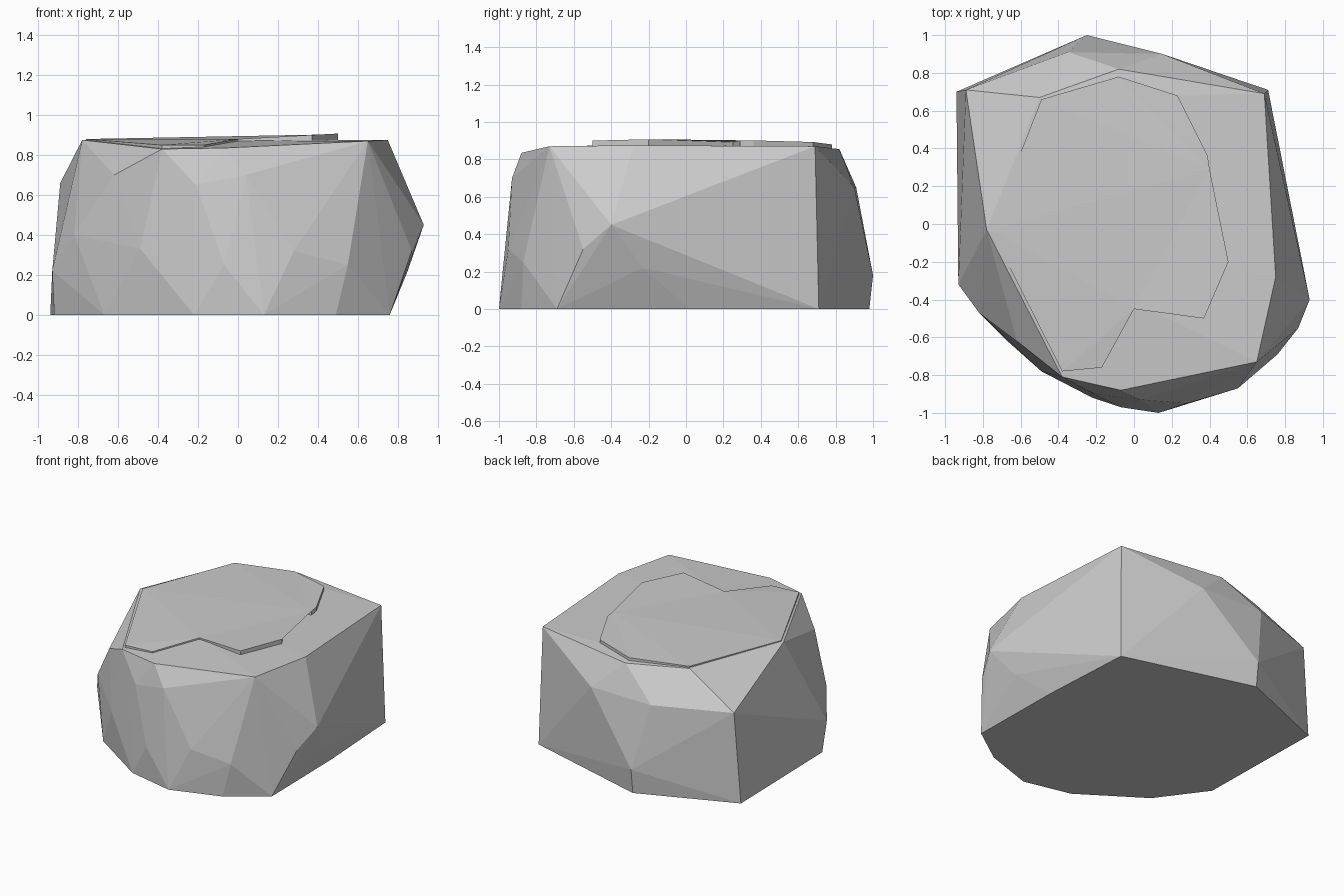
import bpy, bmesh


def add_mesh(name, bm):
    bmesh.ops.recalc_face_normals(bm, faces=bm.faces)
    me = bpy.data.meshes.new(name)
    bm.to_mesh(me)
    bm.free()
    obj = bpy.data.objects.new(name, me)
    bpy.context.collection.objects.link(obj)


def ring(z, pts):
    return [(x, y, z) for x, y in pts]


# Boulder body: hull of a footprint, bulging flanks and a flat rim
base = ring(0, [(0.71, 0.71), (-0.25, 0.98), (-0.94, 0.70), (-0.92, -0.28),
                (-0.67, -0.62), (-0.22, -0.92), (0.13, -1.0),
                (0.49, -0.88), (0.76, -0.69), (0.75, 0.02)])
flanks = [(0.93, -0.40, 0.45), (0.85, -0.23, 0.22), (0.87, -0.55, 0.32),
          (0.55, -0.87, 0.25), (0.28, -0.95, 0.32), (-0.07, -0.97, 0.25),
          (0.04, -0.93, 0.70), (-0.21, -0.90, 0.65), (-0.49, -0.78, 0.33),
          (-0.62, -0.62, 0.70), (-0.82, -0.47, 0.40), (-0.93, -0.32, 0.22),
          (-0.25, 1.0, 0.18), (-0.35, 0.91, 0.65), (0.15, 0.90, 0.65)]
rim = [(-0.89, 0.71, 0.66), (-0.78, -0.03, 0.875), (-0.38, -0.81, 0.83),
       (-0.07, -0.88, 0.835), (0.65, -0.73, 0.87), (0.75, -0.28, 0.875),
       (0.69, 0.69, 0.87), (-0.08, 0.82, 0.855), (-0.50, 0.67, 0.87)]
bm = bmesh.new()
for p in base + flanks + rim:
    bm.verts.new(p)
hull = bmesh.ops.convex_hull(bm, input=bm.verts)
bmesh.ops.delete(bm, geom=list({v for v in hull["geom_interior"]
                                if isinstance(v, bmesh.types.BMVert)}), context='VERTS')
add_mesh("boulder_body", bm)

# Cracked crust: thin tilted slab with a jagged edge on the right and front
crack = [(-0.76, -0.03), (-0.38, -0.78), (-0.17, -0.76), (0.0, -0.45),
         (0.37, -0.50), (0.50, -0.20), (0.22, 0.25), (0.40, 0.29),
         (0.39, 0.36), (0.23, 0.68), (-0.08, 0.78), (-0.49, 0.66)]
bm = bmesh.new()
top = [bm.verts.new((x, y, 0.88 + 0.055 * max(x, 0) - (0.03 if y < -0.7 else 0)))
       for x, y in crack]
bottom = [bm.verts.new((x, y, 0.80)) for x, y in crack]
bm.faces.new(top)
bm.faces.new(bottom[::-1])
for i in range(len(crack)):
    j = (i + 1) % len(crack)
    bm.faces.new((bottom[i], bottom[j], top[j], top[i]))
bmesh.ops.triangulate(bm, faces=[f for f in bm.faces if len(f.verts) > 4])
add_mesh("top_crust", bm)
